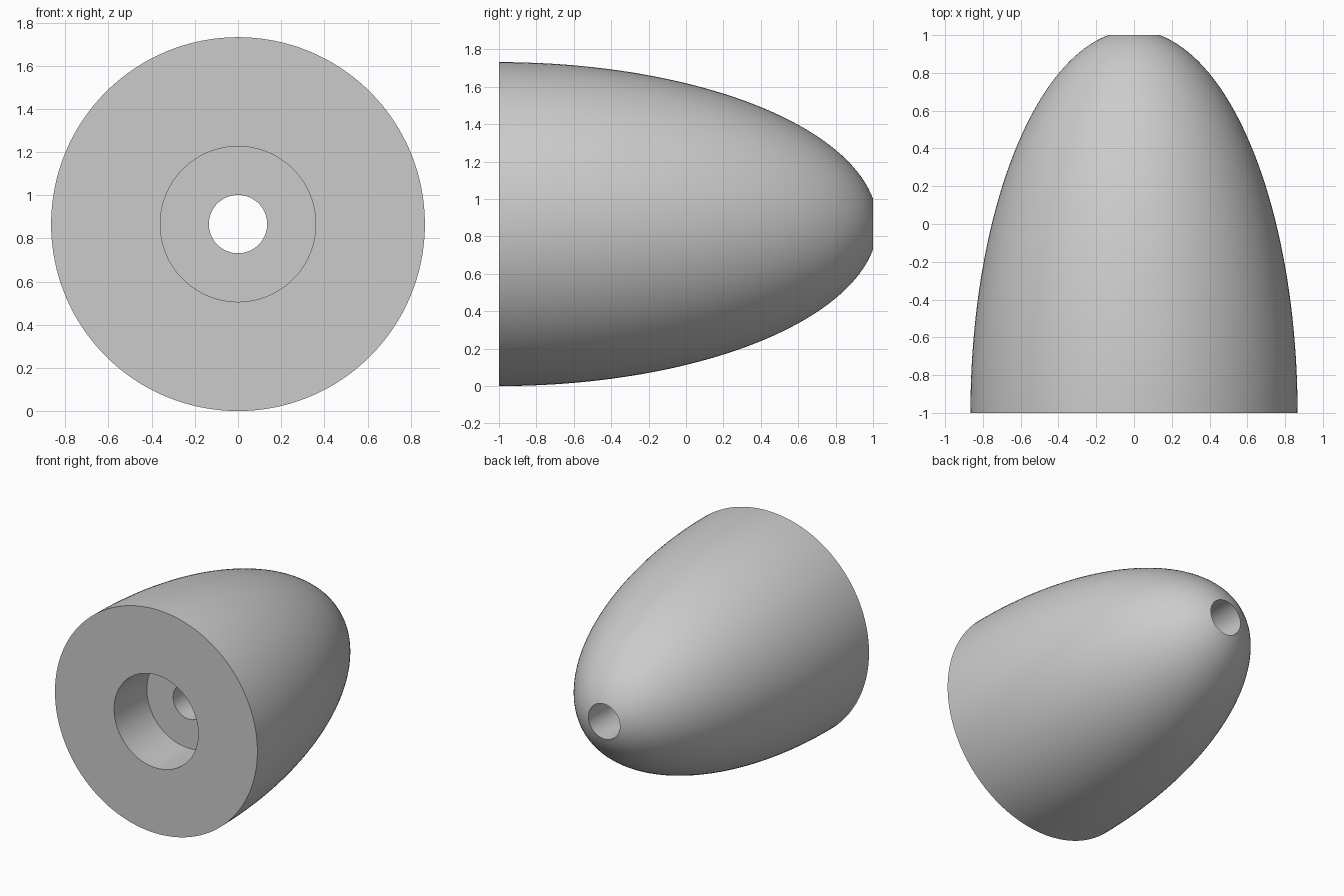
import bpy, bmesh
from math import acos, cos, pi, radians, sin

cube = bpy.data.objects.get("Cube")
if cube:
    bpy.data.objects.remove(cube, do_unlink=True)

RADIUS = 0.866        # outer radius at the flat base
BORE = 0.135          # through hole
COUNTERBORE = 0.36    # wide recess in the base
RECESS_DEPTH = 0.40
LENGTH = 2.0
SEGMENTS = 128
CURVE_STEPS = 40

grey = bpy.data.materials.new("plain grey")
grey.use_nodes = True
colour = (0.6, 0.6, 0.6, 1)
grey.diffuse_color = colour
grey.node_tree.nodes["Principled BSDF"].inputs["Base Color"].default_value = colour

# Elliptical outside as (radius, depth), running from the base to the bore's rim
end_angle = acos(BORE / RADIUS)
semi_axis = LENGTH / sin(end_angle)
angles = [end_angle * i / CURVE_STEPS for i in range(CURVE_STEPS + 1)]
section = [(RADIUS * cos(a), semi_axis * sin(a)) for a in angles]

# Bore, recess floor and recess wall, back to the base
section += [(BORE, RECESS_DEPTH), (COUNTERBORE, RECESS_DEPTH), (COUNTERBORE, 0)]

# Revolve the closed section around the lengthwise axis
bm = bmesh.new()
verts = [bm.verts.new((r, d - LENGTH / 2, 0)) for r, d in section]
edges = [bm.edges.new((v, verts[(i + 1) % len(verts)])) for i, v in enumerate(verts)]
bmesh.ops.spin(bm, geom=verts + edges, cent=(0, 0, 0), axis=(0, 1, 0),
               angle=2 * pi, steps=SEGMENTS, use_merge=False)
bmesh.ops.remove_doubles(bm, verts=bm.verts, dist=0.0001)
bmesh.ops.recalc_face_normals(bm, faces=bm.faces)

mesh = bpy.data.meshes.new("nose_cone")
bm.to_mesh(mesh)
bm.free()
mesh.materials.append(grey)
nose_cone = bpy.data.objects.new("nose_cone", mesh)
nose_cone.location.z = RADIUS
bpy.context.collection.objects.link(nose_cone)

# Smooth the curved walls and keep the rims sharp
bpy.ops.object.select_all(action="DESELECT")
nose_cone.select_set(True)
bpy.context.view_layer.objects.active = nose_cone
bpy.ops.object.shade_smooth_by_angle(angle=radians(30))
